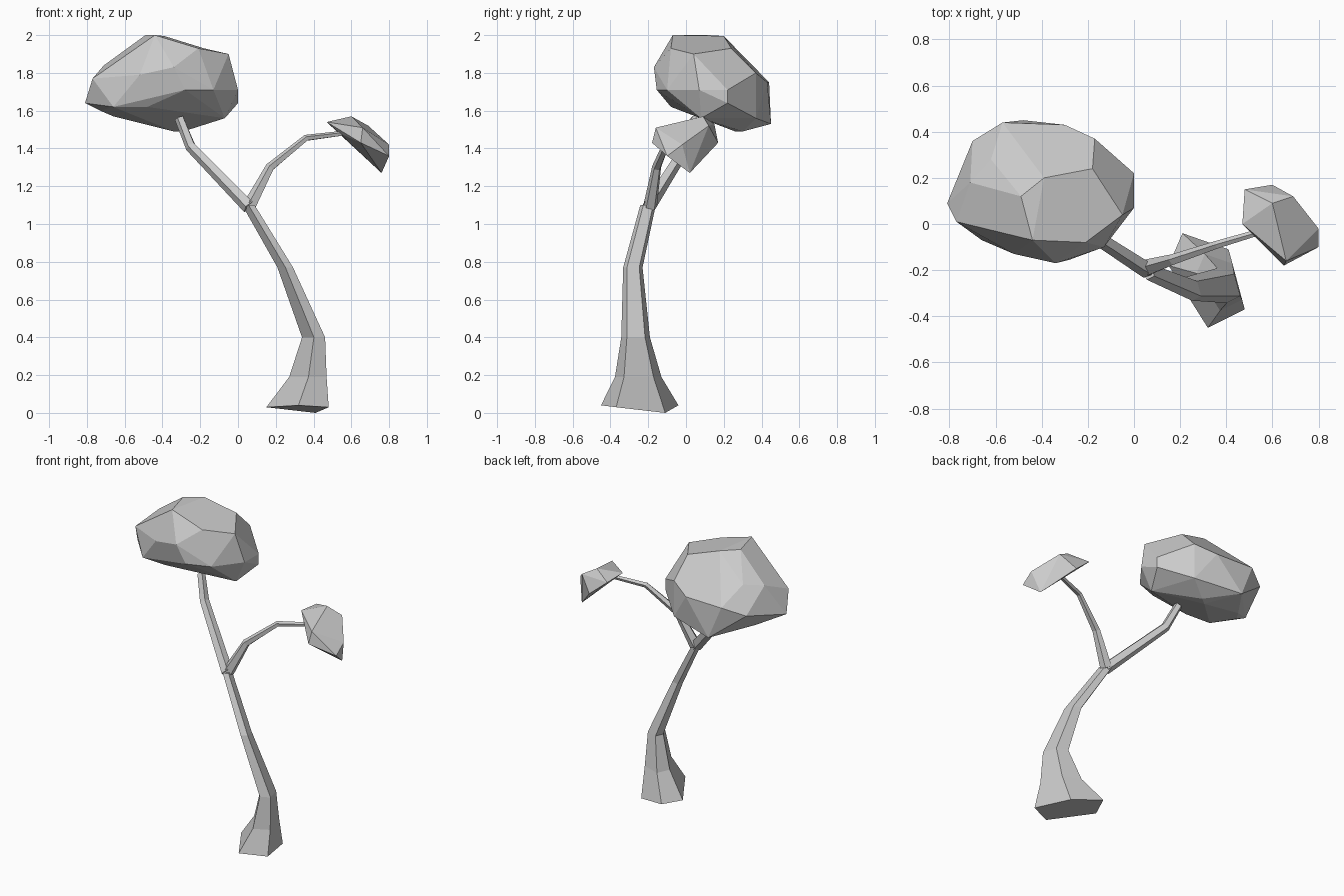
import bpy, bmesh, math
from mathutils import Vector

if "Cube" in bpy.data.objects:
    bpy.data.objects.remove(bpy.data.objects["Cube"])

grey = bpy.data.materials.new("plain grey")
grey.diffuse_color = (0.6, 0.6, 0.6, 1)
grey.use_nodes = True
grey.node_tree.nodes["Principled BSDF"].inputs["Base Color"].default_value = grey.diffuse_color


def finish(name, bm):
    bmesh.ops.recalc_face_normals(bm, faces=bm.faces)
    mesh = bpy.data.meshes.new(name)
    bm.to_mesh(mesh)
    bm.free()
    mesh.materials.append(grey)
    bpy.context.collection.objects.link(bpy.data.objects.new(name, mesh))


def loft(name, rings):
    """Skin a list of equal-length point rings and cap both ends."""
    bm = bmesh.new()
    rows = [[bm.verts.new(p) for p in r] for r in rings]
    n = len(rows[0])
    for a, b in zip(rows, rows[1:]):
        for i in range(n):
            j = (i + 1) % n
            bm.faces.new((a[i], a[j], b[j], b[i]))
    bm.faces.new(rows[0])
    bm.faces.new(rows[-1])
    finish(name, bm)


def branch(name, path, radii, sides=5):
    """Sweep a tapering polygon along a bent path."""
    pts = [Vector(p) for p in path]
    rings = []
    for i, p in enumerate(pts):
        d = pts[min(i + 1, len(pts) - 1)] - pts[max(i - 1, 0)]
        u = d.cross(Vector((0, 1, 0))).normalized()
        v = d.cross(u).normalized()
        angles = [math.tau * k / sides for k in range(sides)]
        rings.append([p + (u * math.cos(a) + v * math.sin(a)) * radii[i] for a in angles])
    loft(name, rings)


def foliage(name, points):
    """Faceted clump: convex hull of a few corner points."""
    bm = bmesh.new()
    for p in points:
        bm.verts.new(p)
    out = bmesh.ops.convex_hull(bm, input=bm.verts)
    junk = {g for g in out["geom_interior"] + out["geom_unused"]
            if isinstance(g, bmesh.types.BMVert)}
    bmesh.ops.delete(bm, geom=list(junk), context='VERTS')
    bmesh.ops.dissolve_limit(bm, angle_limit=math.radians(8), verts=bm.verts, edges=bm.edges)
    finish(name, bm)


# Trunk: five-sided flared foot, scaled up along a leaning path
foot = [Vector(p) for p in ((.21, -.04, .04), (.41, -.11, 0), (.48, -.37, .03),
                            (.32, -.45, .04), (.15, -.18, .03))]
mid = Vector((.315, -.24, 0))
rings = [foot]
for x, y, z, s in ((.37, -.25, .19, .6), (.40, -.265, .40, .37),
                   (.25, -.28, .77, .25), (.055, -.20, 1.10, .2)):
    rings.append([Vector((x + (p.x - mid.x) * s, y + (p.y - mid.y) * s, z)) for p in foot])
loft("trunk", rings)

# Two branches
branch("left_branch", [(.06, -.2, 1.09), (-.25, 0, 1.41), (-.31, .05, 1.56)], [.038, .03, .026])
branch("right_branch", [(.06, -.19, 1.09), (.17, -.155, 1.30), (.36, -.09, 1.455), (.56, -.03, 1.48)],
       [.038, .025, .018, .014])

# Large clump: crown, waist and underside corners
foliage("large_foliage", [
    (-.49, .12, 2.0), (-.44, -.07, 2.0), (-.39, .20, 1.995), (-.21, -.08, 1.93), (-.18, .24, 1.93),
    (-.05, .04, 1.90), (-.77, .01, 1.77), (-.71, .18, 1.84), (-.62, .28, 1.86), (-.34, -.17, 1.83),
    (-.52, -.13, 1.79), (-.13, -.10, 1.71), (-.28, -.155, 1.71), (0, .07, 1.71), (0, .22, 1.71),
    (0, .22, 1.64), (-.17, .37, 1.80), (-.57, .44, 1.75), (-.30, .43, 1.75), (-.70, .36, 1.70),
    (-.81, .09, 1.64), (-.66, -.07, 1.62), (-.48, -.08, 1.62), (-.73, .10, 1.60), (-.66, .2, 1.57),
    (-.07, .08, 1.56), (-.34, .26, 1.49), (-.29, .30, 1.49), (-.48, .45, 1.53), (-.17, .37, 1.56)])

# Small drooping clump
foliage("small_foliage", [
    (.47, 0, 1.54), (.48, .15, 1.53), (.60, .09, 1.57), (.60, .17, 1.43), (.69, .12, 1.52),
    (.66, -.16, 1.51), (.65, -.18, 1.43), (.80, -.02, 1.42), (.80, -.10, 1.36),
    (.76, .02, 1.27), (.54, -.04, 1.48)])
